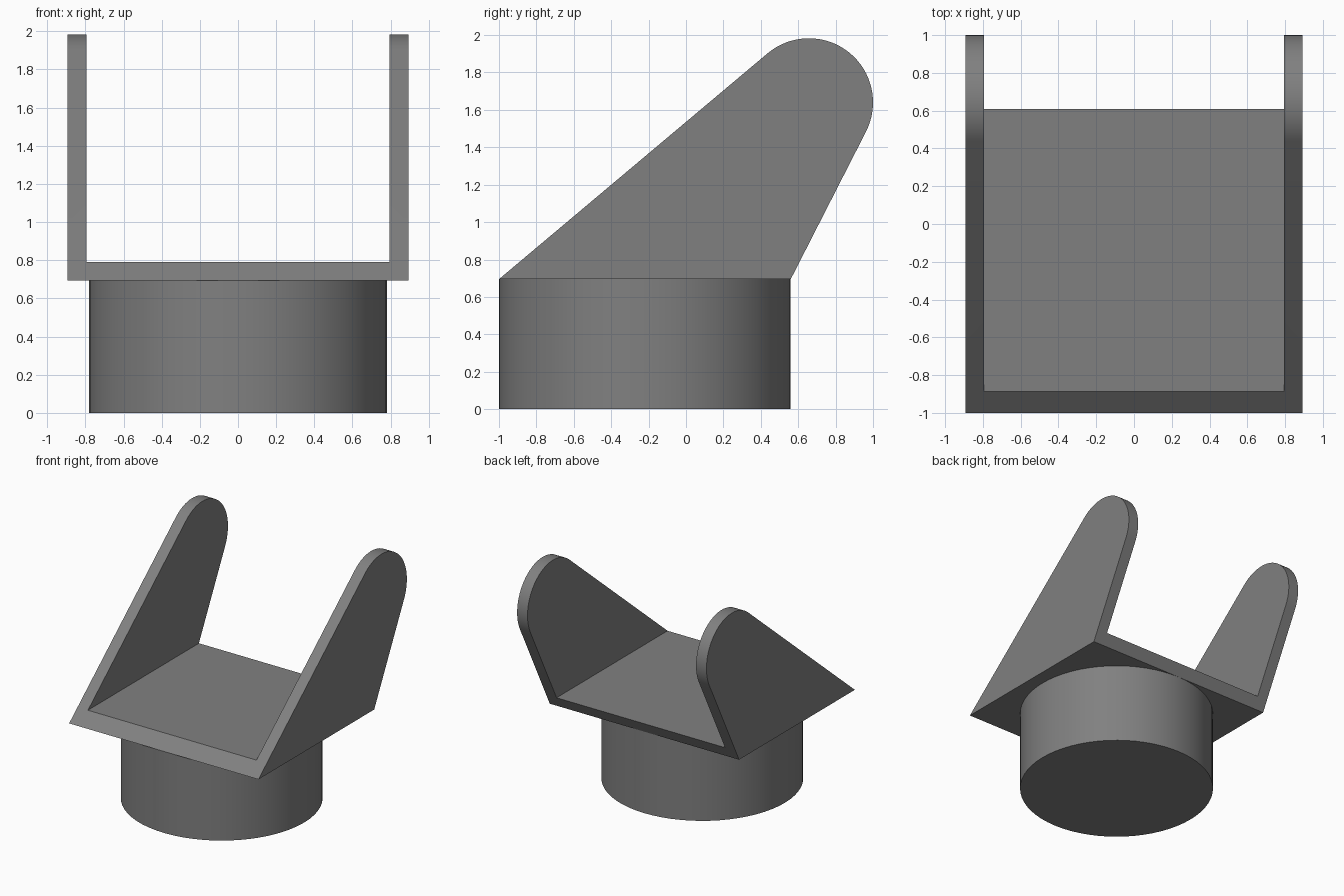
import bpy, bmesh, math

if "Cube" in bpy.data.objects:
    bpy.data.objects.remove(bpy.data.objects["Cube"])

PLATE_Z, FLOOR_Z = 0.695, 0.79      # underside and top of the floor plate
OUT_X, IN_X = 0.893, 0.795          # outer and inner faces of the arms
FRONT_Y, BACK_Y = -1.0, 0.56        # bottom edge of the side profile
CY, CZ, R = 0.657, 1.64, 0.343      # rounded arm tip

# Dark grey for the whole model
grey = bpy.data.materials.new("dark_grey")
grey.diffuse_color = (0.217, 0.217, 0.217, 1)
grey.use_nodes = True
grey.node_tree.nodes["Principled BSDF"].inputs["Base Color"].default_value = grey.diffuse_color


def tangent_angle(y, z, side):
    """Angle on the tip circle where a line from (y, z) touches it."""
    dy, dz = y - CY, z - CZ
    return math.atan2(dz, dy) + side * math.acos(R / math.hypot(dy, dz))


def finish(obj):
    """Apply the grey and smooth the curved faces."""
    obj.data.materials.clear()
    obj.data.materials.append(grey)
    bpy.ops.object.select_all(action='DESELECT')
    obj.select_set(True)
    bpy.context.view_layer.objects.active = obj
    bpy.ops.object.shade_smooth_by_angle(angle=math.radians(30))


# Cradle: side profile with a rounded tip, extruded across x
a0 = tangent_angle(BACK_Y, PLATE_Z, 1)
a1 = tangent_angle(FRONT_Y, PLATE_Z, -1) % (2 * math.pi)
STEPS = 32
profile = [(FRONT_Y, PLATE_Z), (BACK_Y, PLATE_Z)]
for i in range(STEPS + 1):
    a = a0 + (a1 - a0) * i / STEPS
    profile.append((CY + R * math.cos(a), CZ + R * math.sin(a)))

bm = bmesh.new()
face = bm.faces.new([bm.verts.new((-OUT_X, y, z)) for y, z in profile])
ext = bmesh.ops.extrude_face_region(bm, geom=[face])
verts = [v for v in ext["geom"] if isinstance(v, bmesh.types.BMVert)]
bmesh.ops.translate(bm, verts=verts, vec=(2 * OUT_X, 0, 0))
bmesh.ops.recalc_face_normals(bm, faces=bm.faces)
mesh = bpy.data.meshes.new("cradle")
bm.to_mesh(mesh)
bm.free()
cradle = bpy.data.objects.new("cradle", mesh)
bpy.context.collection.objects.link(cradle)

# Cut the channel between the arms, leaving the floor plate
bpy.ops.mesh.primitive_cube_add(size=1, location=(0, 0, FLOOR_Z + 1))
cutter = bpy.context.object
cutter.name = "channel_cutter"
cutter.scale = (2 * IN_X, 4, 2)
cutter.hide_render = True
mod = cradle.modifiers.new("channel", 'BOOLEAN')
mod.operation, mod.solver, mod.object = 'DIFFERENCE', 'EXACT', cutter
bpy.context.view_layer.objects.active = cradle
bpy.ops.object.modifier_apply(modifier=mod.name)
bpy.data.objects.remove(cutter)
finish(cradle)

# Round base under the plate
bpy.ops.mesh.primitive_cylinder_add(
    vertices=64, radius=(BACK_Y - FRONT_Y) / 2, depth=PLATE_Z,
    location=(0, (BACK_Y + FRONT_Y) / 2, PLATE_Z / 2))
base = bpy.context.object
base.name = "round_base"
finish(base)
